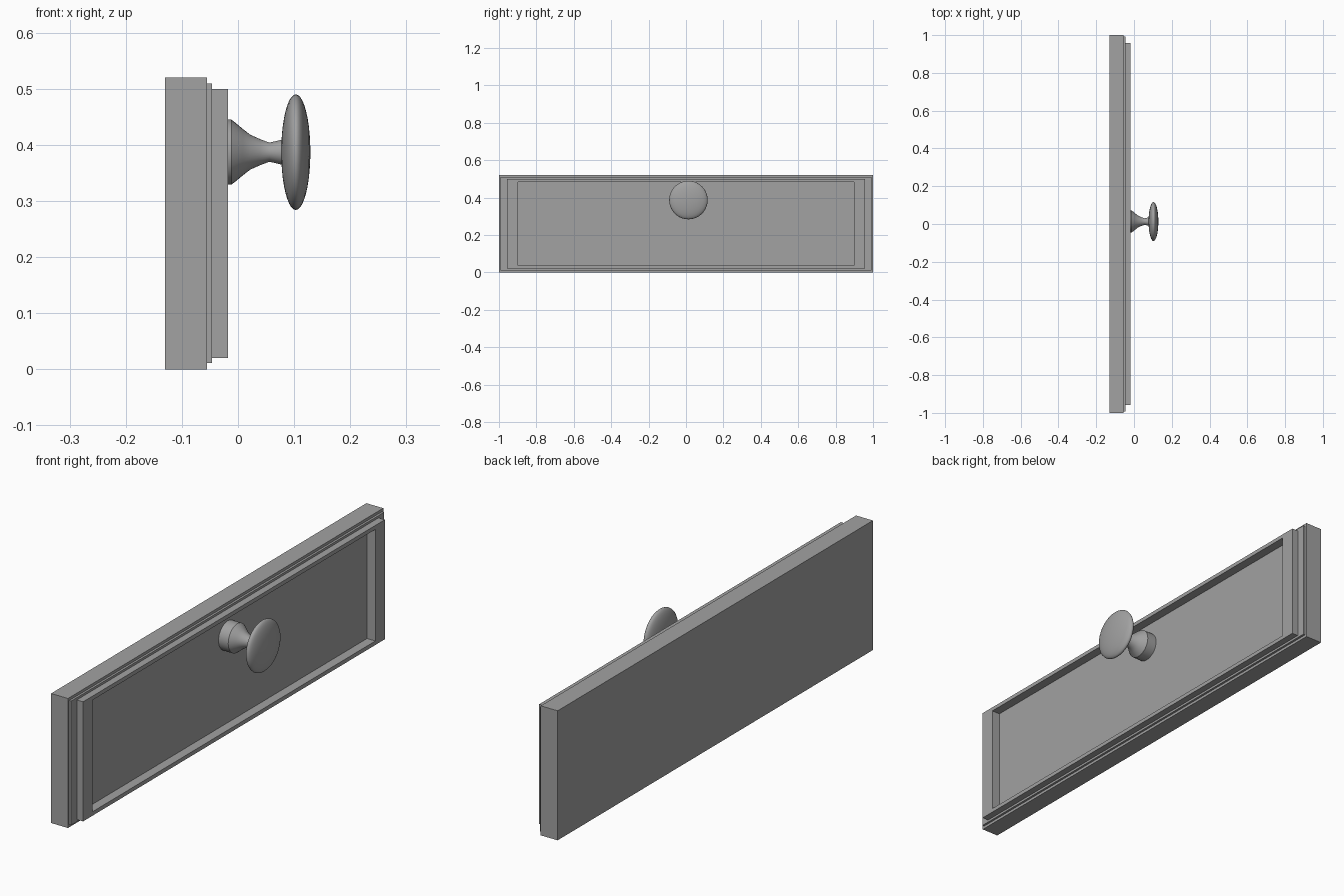
import bpy, bmesh, math
from mathutils import Matrix

cube = bpy.data.objects.get("Cube")
if cube:
    bpy.data.objects.remove(cube, do_unlink=True)

grey = bpy.data.materials.new("plain grey")
grey.use_nodes = True
GREY = (0.36, 0.36, 0.36, 1)
grey.diffuse_color = GREY
grey.node_tree.nodes["Principled BSDF"].inputs["Base Color"].default_value = GREY

MID_Z = 0.26
KNOB_Y, KNOB_Z = 0.013, 0.387


def finish(name, bm, smooth=False):
    bmesh.ops.recalc_face_normals(bm, faces=bm.faces)
    mesh = bpy.data.meshes.new(name)
    bm.to_mesh(mesh)
    bm.free()
    mesh.materials.append(grey)
    ob = bpy.data.objects.new(name, mesh)
    bpy.context.collection.objects.link(ob)
    if smooth:
        bpy.ops.object.select_all(action="DESELECT")
        ob.select_set(True)
        bpy.context.view_layer.objects.active = ob
        bpy.ops.object.shade_smooth_by_angle(angle=math.radians(35))
    return ob


def bridge(bm, a, b):
    n = len(a)
    for i in range(n):
        j = (i + 1) % n
        bm.faces.new((a[i], a[j], b[j], b[i]))


def rectangle(bm, x, half_y, half_z):
    corners = ((-1, -1), (1, -1), (1, 1), (-1, 1))
    return [bm.verts.new((x, sy * half_y, MID_Z + sz * half_z)) for sy, sz in corners]


def moulding(name, x0, x1, outer, inner):
    """Rectangular ring with an open middle."""
    bm = bmesh.new()
    loops = [rectangle(bm, x, *size) for x, size in
             ((x0, outer), (x1, outer), (x1, inner), (x0, inner))]
    for i in range(4):
        bridge(bm, loops[i], loops[(i + 1) % 4])
    return finish(name, bm)


def lathe(name, profile, sides=32):
    """Turn (x, radius) points around the knob axis and cap both ends."""
    bm = bmesh.new()
    rings = []
    for x, r in profile:
        angles = [2 * math.pi * i / sides for i in range(sides)]
        rings.append([bm.verts.new((x, KNOB_Y + r * math.cos(a), KNOB_Z + r * math.sin(a)))
                      for a in angles])
    for a, b in zip(rings, rings[1:]):
        bridge(bm, a, b)
    bm.faces.new(rings[0])
    bm.faces.new(rings[-1])
    return finish(name, bm, smooth=True)


# Solid drawer front
bm = bmesh.new()
bmesh.ops.create_cube(bm, size=1, matrix=Matrix.Translation((-0.0925, 0, MID_Z))
                      @ Matrix.Diagonal((0.075, 2, 0.52, 1)))
finish("drawer_panel", bm)

# Thin step and raised frame around the recessed field
opening = (0.897, 0.224)
moulding("frame_step", -0.055, -0.046, (0.992, 0.249), opening)
moulding("raised_frame", -0.046, -0.018, (0.957, 0.24), opening)

# Knob stem, flared at the base
lathe("knob_stem", [(-0.055, 0.058), (-0.012, 0.058), (-0.004, 0.052), (0.009, 0.041),
                    (0.022, 0.031), (0.04, 0.023), (0.056, 0.017), (0.077, 0.022),
                    (0.09, 0.022)])

# Flattened round knob head
bm = bmesh.new()
bmesh.ops.create_uvsphere(bm, u_segments=40, v_segments=20, radius=1,
                          matrix=Matrix.Translation((0.103, KNOB_Y, KNOB_Z))
                          @ Matrix.Diagonal((0.026, 0.103, 0.103, 1))
                          @ Matrix.Rotation(math.pi / 2, 4, "Y"))
head = finish("knob_head", bm)
head.data.shade_smooth()
